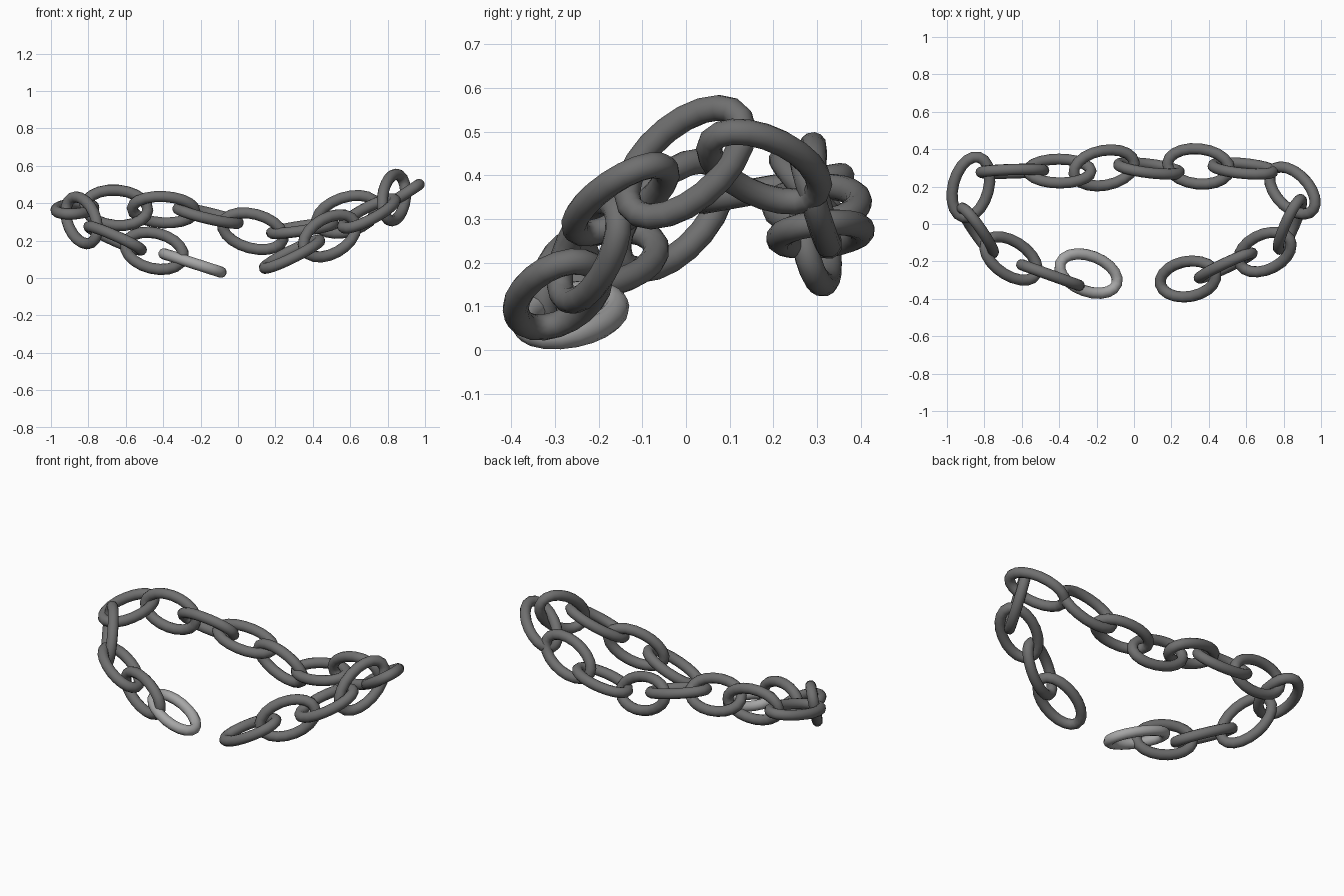
import bpy, bmesh
from math import cos, sin, tau
from mathutils import Vector, Matrix

if "Cube" in bpy.data.objects:
    bpy.data.objects.remove(bpy.data.objects["Cube"])

A, B, R = 0.168, 0.095, 0.03      # oval half length, half width, rod radius
MAJOR, MINOR = 20, 12


def material(name, grey):
    m = bpy.data.materials.new(name)
    m.diffuse_color = (grey, grey, grey, 1)
    m.use_nodes = True
    m.node_tree.nodes["Principled BSDF"].inputs["Base Color"].default_value = m.diffuse_color
    return m


dark = material("dark_steel", 0.16)
light = material("light_steel", 0.38)


def link_mesh(name):
    # round rod swept around an oval
    bm = bmesh.new()
    rings = []
    for i in range(MAJOR):
        t = tau * i / MAJOR
        p = Vector((A * cos(t), B * sin(t), 0))
        out = Vector((B * cos(t), A * sin(t), 0)).normalized()
        ring = []
        for j in range(MINOR):
            s = tau * j / MINOR
            ring.append(bm.verts.new(p + out * R * cos(s) + Vector((0, 0, R * sin(s)))))
        rings.append(ring)
    for i in range(MAJOR):
        a, b = rings[i], rings[(i + 1) % MAJOR]
        for j in range(MINOR):
            k = (j + 1) % MINOR
            bm.faces.new((a[j], b[j], b[k], a[k]))
    bmesh.ops.recalc_face_normals(bm, faces=bm.faces)
    for f in bm.faces:
        f.smooth = True
    me = bpy.data.meshes.new(name)
    bm.to_mesh(me)
    bm.free()
    return me


def link(name, centre, along, across, mat):
    u = Vector(along).normalized()
    v = Vector(across)
    v = (v - u * v.dot(u)).normalized()
    rot = Matrix((u, v, u.cross(v))).transposed().to_4x4()
    me = link_mesh(name)
    me.materials.append(mat)
    ob = bpy.data.objects.new(name, me)
    ob.matrix_world = Matrix.Translation(centre) @ rot
    bpy.context.collection.objects.link(ob)


# centre, long axis, wide axis of each link, from the front left end round the back
LINKS = [
    ((-.243, -.265, .08), (.90, -.33, -.29), (.31, .94, -.10)),
    ((-.447, -.273, .145), (.92, -.33, -.22), (0, 0, 1)),
    ((-.657, -.184, .212), (.80, -.49, -.33), (.39, .86, -.32)),
    ((-.836, -.035, .308), (.42, -.68, -.60), (.49, -.39, .78)),
    ((-.872, .197, .37), (-.25, -.95, -.17), (.97, -.25, -.05)),
    ((-.650, .282, .375), (.99, .03, -.08), (0, .10, 1)),
    ((-.398, .283, .365), (1, 0, -.05), (0, -.67, .74)),
    ((-.160, .300, .333), (.96, .17, -.22), (-.15, .95, .20)),
    ((.080, .297, .25), (.96, -.10, -.25), (.20, -.27, .94)),
    ((.345, .308, .265), (.98, -.10, .14), (.10, .98, .15)),
    ((.583, .297, .34), (.94, -.12, .32), (-.30, -.25, .92)),
    ((.847, .179, .42), (.67, -.60, .44), (.50, .80, .33)),
    ((.834, -.002, .43), (-.27, -.75, -.60), (-.45, -.45, .77)),
    ((.700, -.150, .345), (-.78, -.41, -.46), (.52, -.85, -.12)),
    ((.490, -.222, .225), (-.80, -.40, -.45), (-.50, -.10, .85)),
    ((.289, -.294, .127), (-.86, -.18, -.44), (-.25, .96, .10)),
]
for i, (c, u, v) in enumerate(LINKS):
    link(f"chain_link_{i + 1:02d}", c, u, v, light if i == 0 else dark)
